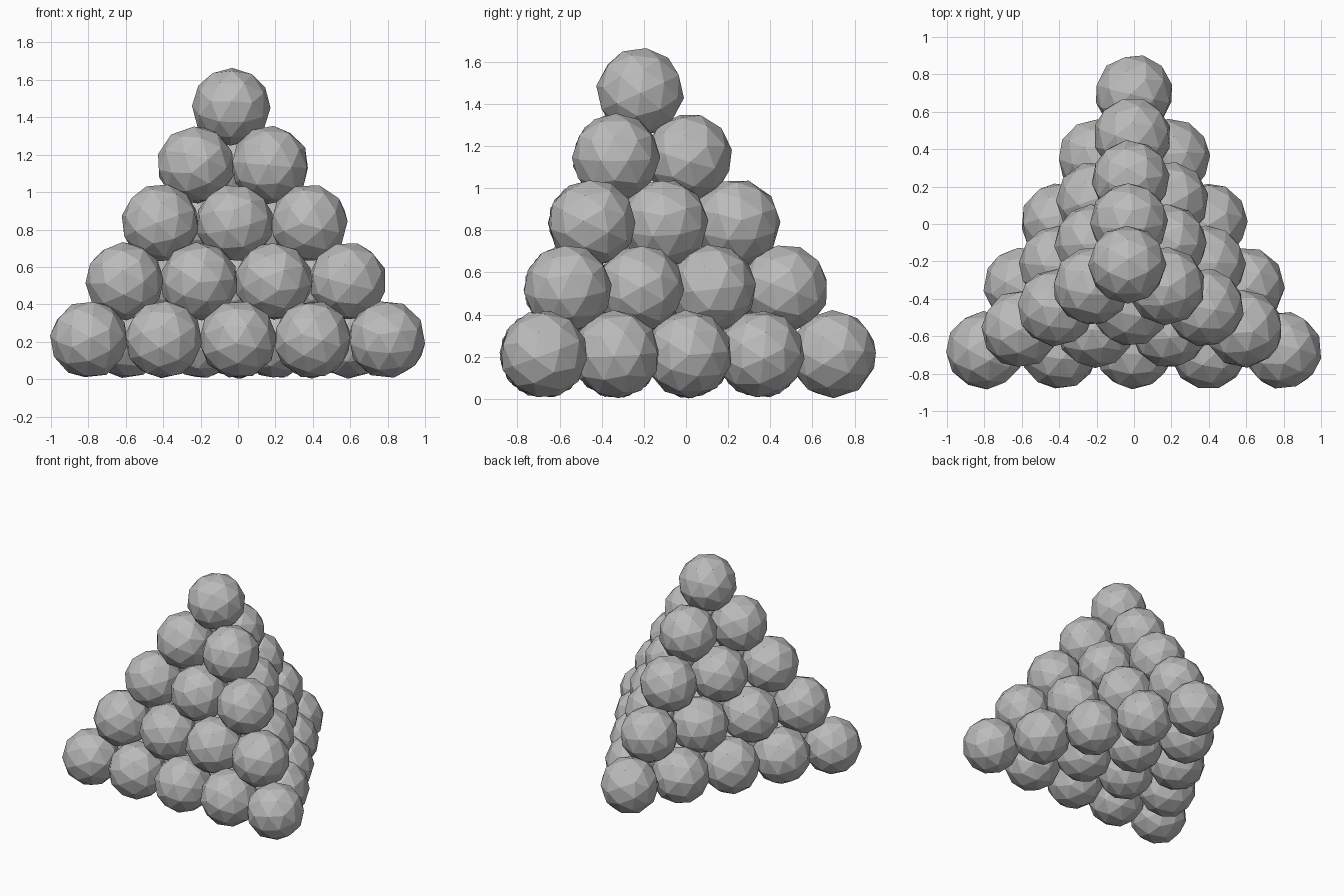
import bpy, math, random
from mathutils import Euler

if "Cube" in bpy.data.objects:
    bpy.data.objects.remove(bpy.data.objects["Cube"])

random.seed(7)
LAYERS = 5
PITCH = 0.398          # spacing between neighbouring balls
ROW = 0.343            # spacing between rows in a layer
RISE = 0.311           # height between layers
RADIUS = 0.21

grey = bpy.data.materials.new("stone_grey")
grey.diffuse_color = (0.5, 0.5, 0.5, 1)
grey.use_nodes = True
grey.node_tree.nodes["Principled BSDF"].inputs["Base Color"].default_value = grey.diffuse_color

# One faceted ball mesh shared by the whole stack
bpy.ops.mesh.primitive_ico_sphere_add(subdivisions=2, radius=RADIUS)
first = bpy.context.object
ball_mesh = first.data
ball_mesh.name = "faceted_ball"
ball_mesh.materials.append(grey)
bpy.data.objects.remove(first)

# Triangular layers, each one ball shorter than the layer beneath
for layer in range(LAYERS):
    count = LAYERS - layer
    for row in range(count):
        for col in range(count - row):
            x = (col - (count - row - 1) / 2) * PITCH - 0.009 * layer
            y = -0.675 + ROW * (row + layer / 3)
            ball = bpy.data.objects.new(f"ball_{layer}_{row}_{col}", ball_mesh)
            ball.location = (x, y, 0.212 + RISE * layer)
            # Each ball has rolled to its own angle
            ball.rotation_euler = Euler([random.uniform(0, math.tau) for _ in range(3)])
            bpy.context.collection.objects.link(ball)
